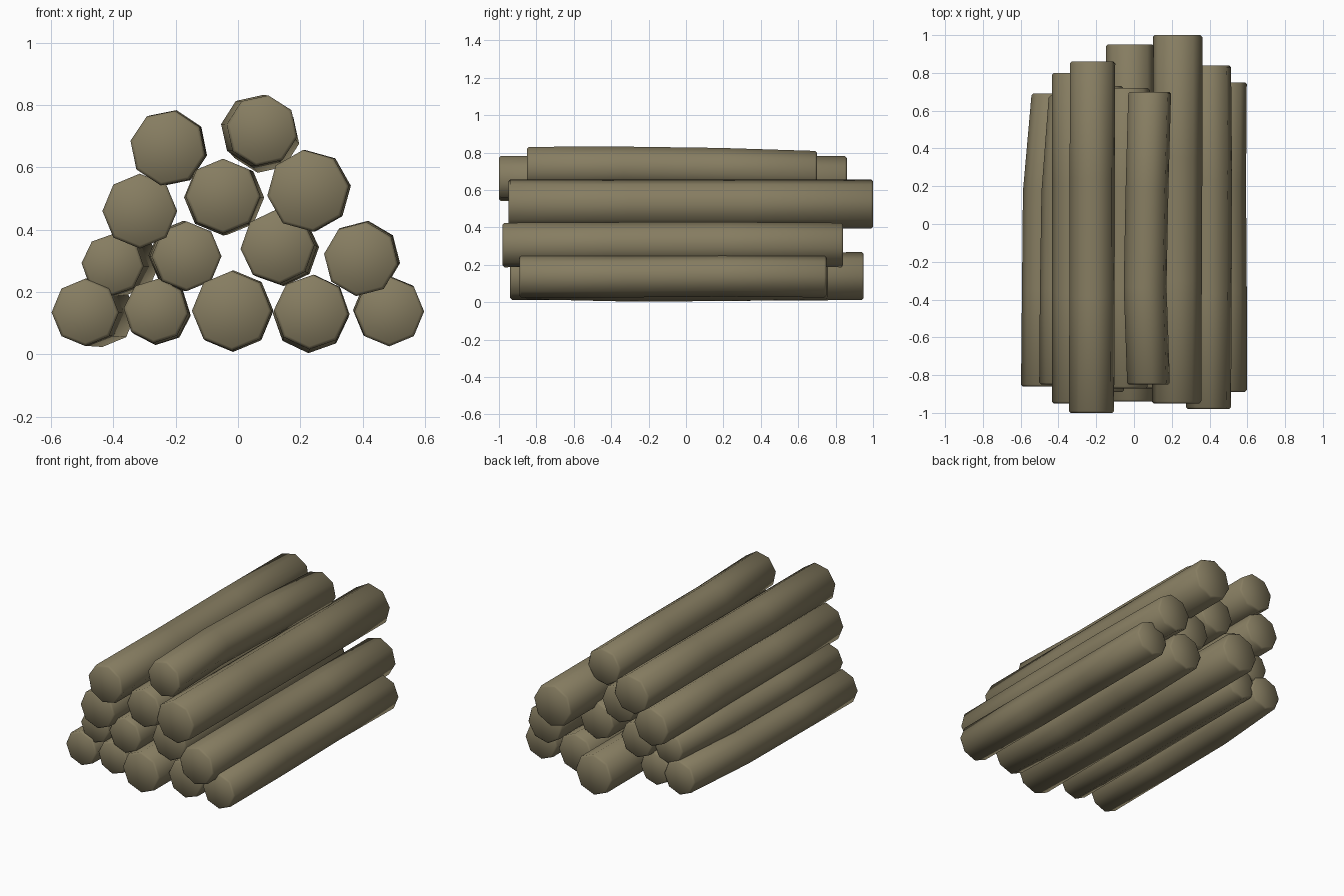
import bpy, bmesh, math

bark = bpy.data.materials.new("olive_brown_wood")
bark.diffuse_color = (0.24, 0.205, 0.12, 1)


def log(name, x, z, r, y0, y1, rot=0, bends=((0, 0), (0, 0), (0, 0))):
    """Eight-sided log; bends are the (x, z) drifts at 1/3, 2/3 and the back end."""
    drift = [(0, 0)] + list(bends)
    c = 0.01
    # ring list: y, radius, drift (first and last rings are the chamfered rims)
    rings = [(y0, r - c, drift[0]), (y0 + c, r, drift[0])]
    for i in (1, 2):
        rings.append((y0 + (y1 - y0) * i / 3, r, drift[i]))
    rings += [(y1 - c, r, drift[3]), (y1, r - c, drift[3])]
    bm = bmesh.new()
    loops = []
    for y, rad, (dx, dz) in rings:
        loops.append([bm.verts.new((x + dx + rad * math.cos(a), y, z + dz + rad * math.sin(a)))
                      for a in (math.radians(rot + 45 * k) for k in range(8))])
    for a, b in zip(loops, loops[1:]):
        for k in range(8):
            n = (k + 1) % 8
            bm.faces.new((a[k], a[n], b[n], b[k]))
    bm.faces.new(loops[0])
    bm.faces.new(loops[-1][::-1])
    bmesh.ops.recalc_face_normals(bm, faces=bm.faces)
    me = bpy.data.meshes.new(name)
    bm.to_mesh(me)
    bm.free()
    me.materials.append(bark)
    ob = bpy.data.objects.new(name, me)
    bpy.context.collection.objects.link(ob)
    bpy.context.view_layer.objects.active = ob
    ob.select_set(True)
    bpy.ops.object.shade_smooth_by_angle(angle=math.radians(50))
    ob.select_set(False)


# bottom row
log("log_bottom_1", -0.49, 0.135, 0.108, -0.86, 0.69, 0, ((0.005, 0), (0.01, 0), (0.055, -0.003)))
log("log_bottom_2", -0.263, 0.14, 0.104, -0.87, 0.68, -5, ((0.005, -0.005), (0.008, -0.006), (0.005, 0)))
log("log_bottom_3", -0.02, 0.14, 0.128, -0.94, 0.95, 0, ((0.005, 0.002), (0.004, -0.004), (0, 0)))
log("log_bottom_4", 0.235, 0.136, 0.12, -0.86, 0.76, -3, ((-0.003, -0.012), (0, -0.01), (0.003, 0)))
log("log_bottom_5", 0.485, 0.138, 0.112, -0.89, 0.75, 0, ((0, 0), (-0.004, 0.004), (0, 0)))

# second row
log("log_second_1", -0.402, 0.288, 0.1, -0.85, 0.68, -3, ((0.004, 0), (0.012, 0), (0.05, 0.003)))
log("log_second_2", -0.165, 0.315, 0.112, -0.89, 0.73, 0, ((-0.006, 0), (-0.01, 0.002), (-0.003, 0)))
log("log_second_3", 0.127, 0.345, 0.119, -0.87, 0.70, 3, ((0.008, -0.005), (0.014, -0.007), (0.006, 0)))
log("log_second_4", 0.395, 0.306, 0.12, -0.98, 0.84, -8, ((0.003, 0.003), (0.006, 0.004), (0, 0)))

# third row
log("log_third_1", -0.315, 0.46, 0.12, -0.95, 0.80, 0)
log("log_third_2", -0.048, 0.508, 0.12, -0.87, 0.72, 0, ((-0.005, -0.004), (0, -0.006), (0.012, -0.005)))
log("log_third_3", 0.225, 0.525, 0.132, -0.95, 1.0, 7, ((0.003, 0), (0.006, 0), (0.006, 0)))

# top row
log("log_top_1", -0.225, 0.662, 0.122, -1.0, 0.86, -11, ((0.003, -0.002), (0.004, 0.002), (0.006, 0)))
log("log_top_2", 0.077, 0.718, 0.115, -0.85, 0.70, -10, ((-0.018, 0.001), (-0.008, -0.006), (0.006, -0.022)))
